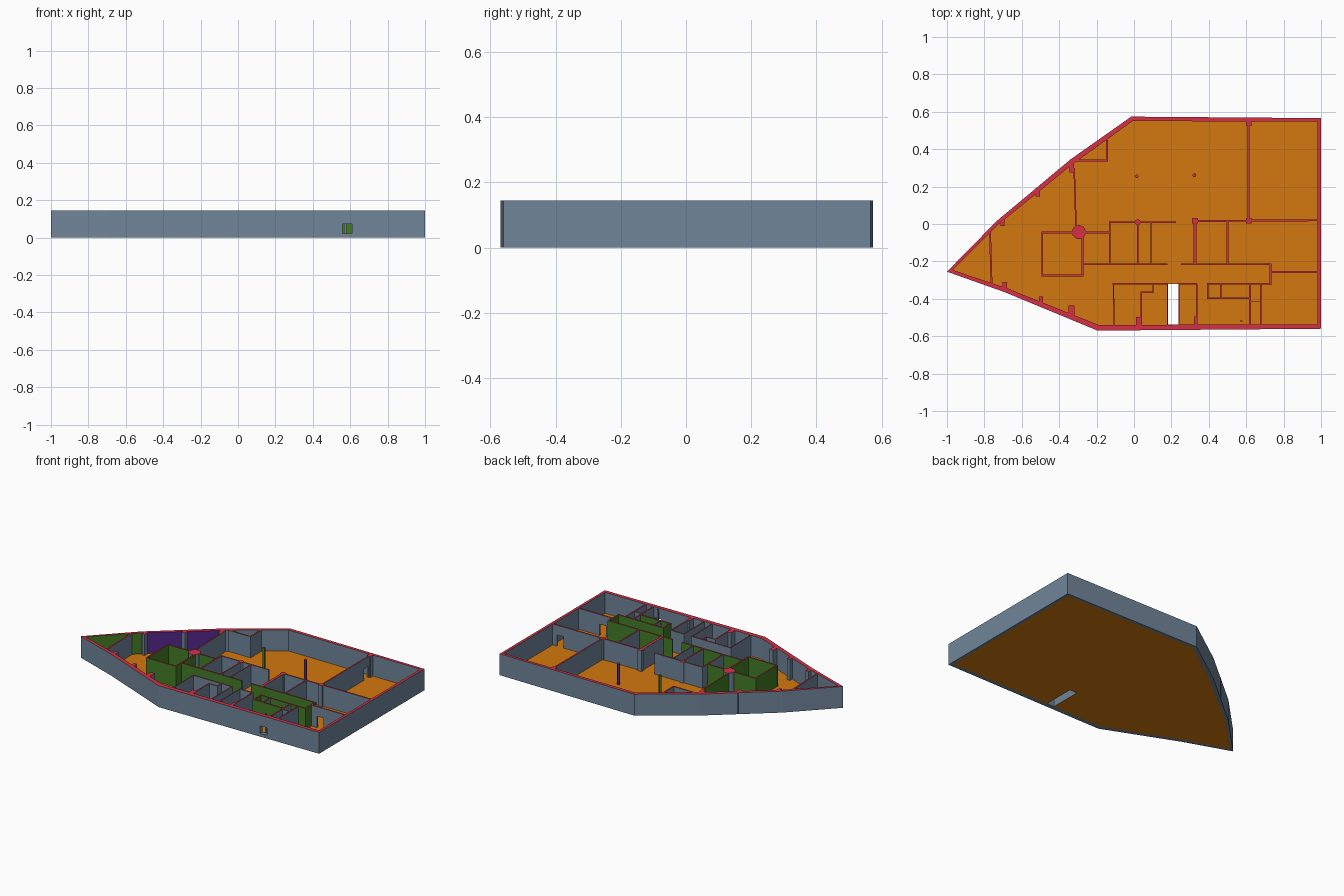
import bpy, bmesh, math
from mathutils import Vector

if "Cube" in bpy.data.objects:
    bpy.data.objects.remove(bpy.data.objects["Cube"])

H, FLOOR = 0.145, 0.003


def material(name, rgb):
    m = bpy.data.materials.new(name)
    lin = [(c / 255 / 12.92) if c < 10 else ((c / 255 + 0.055) / 1.055) ** 2.4 for c in rgb]
    m.diffuse_color = (*lin, 1)
    m.use_nodes = True
    m.node_tree.nodes["Principled BSDF"].inputs["Base Color"].default_value = m.diffuse_color
    return m


GREY, RED, ORANGE, GREEN, PURPLE = range(5)
MATS = [material("slate_wall", (112, 133, 154)), material("red_wall_top", (214, 48, 70)),
        material("orange_floor", (212, 121, 14)), material("green_wall", (66, 124, 38)),
        material("purple_wall", (84, 40, 136))]


def finish(name, bm, side, top=RED, rule=None):
    """Colour by direction: upward faces get the top colour, the rest the side colour."""
    bm.normal_update()
    for f in bm.faces:
        f.material_index = top if f.normal.z > 0.5 else (rule(f.normal) if rule else side)
    me = bpy.data.meshes.new(name)
    bm.to_mesh(me)
    bm.free()
    for m in MATS:
        me.materials.append(m)
    ob = bpy.data.objects.new(name, me)
    bpy.context.collection.objects.link(ob)
    return ob


def prism(bm, pts, z0, z1):
    lo = [bm.verts.new((x, y, z0)) for x, y in pts]
    hi = [bm.verts.new((x, y, z1)) for x, y in pts]
    fs = [bm.faces.new(lo), bm.faces.new(hi)]
    n = len(pts)
    for i in range(n):
        j = (i + 1) % n
        fs.append(bm.faces.new((lo[i], lo[j], hi[j], hi[i])))
    bmesh.ops.recalc_face_normals(bm, faces=fs)


def rect(x0, x1, y0, y1):
    return [(x0, y0), (x1, y0), (x1, y1), (x0, y1)]


def wall(name, p, q, t=0.01, side=GREY, door=None, rule=None):
    """Straight partition; door is the distance from p to the middle of a doorway."""
    bm = bmesh.new()
    p, q = Vector(p), Vector(q)
    d = (q - p).normalized()
    n = Vector((-d.y, d.x)) * t / 2

    def part(a, b, z0):
        u, v = p + d * a, p + d * b
        prism(bm, [u - n, v - n, v + n, u + n], z0, H)

    length = (q - p).length
    if door is None:
        part(0, length, FLOOR)
    else:
        part(0, door - 0.025, FLOOR)
        part(door - 0.025, door + 0.025, 0.08)
        part(door + 0.025, length, FLOOR)
    return finish(name, bm, side, rule=rule)


def column(name, x, y, r, side=GREY, n=20):
    bm = bmesh.new()
    prism(bm, [(x + r * math.cos(2 * math.pi * i / n), y + r * math.sin(2 * math.pi * i / n))
               for i in range(n)], FLOOR, H)
    finish(name, bm, side)


def pier(name, x, y, w, d):
    bm = bmesh.new()
    prism(bm, rect(x - w / 2, x + w / 2, y - d / 2, y + d / 2), FLOOR, H)
    finish(name, bm, GREY)


def cut(ob, pts, z0, z1):
    bm = bmesh.new()
    prism(bm, pts, z0, z1)
    c = finish("cutter", bm, GREY, top=GREY)
    c.hide_render = True
    mod = ob.modifiers.new("opening", "BOOLEAN")
    mod.operation, mod.object, mod.solver = "DIFFERENCE", c, "EXACT"
    bpy.context.view_layer.objects.active = ob
    bpy.ops.object.modifier_apply(modifier=mod.name)
    bpy.data.objects.remove(c)


# Outer wall: ring between two outlines, starting at the pointed end
outer = [(-1, -.255), (-.69, -.365), (-.195, -.57), (1, -.56), (1, .566), (-.015, .574),
         (-.34, .345), (-.735, .015)]
inner = [(-.97, -.246), (-.68, -.343), (-.19, -.54), (.982, -.536), (.982, .548), (-.008, .55),
         (-.325, .322), (-.722, 0)]
bm = bmesh.new()
rings = [[bm.verts.new((x, y, z)) for x, y in loop] for loop, z in
         ((outer, 0), (outer, H), (inner, H), (inner, 0))]
inside = {}
for i in range(8):
    j = (i + 1) % 8
    for k in range(4):
        a, b = rings[k], rings[(k + 1) % 4]
        bm.faces.new((a[i], a[j], b[j], b[i]))
bmesh.ops.recalc_face_normals(bm, faces=bm.faces)


def ring_rule(n):
    # inner faces of the slanted left side
    if n.x > 0.3 and n.y < -0.3:
        edge = n.x / -n.y
        return GREEN if edge > 0.93 else PURPLE if edge > 0.76 else GREY
    return GREY


shell = finish("outer_wall", bm, GREY, rule=ring_rule)
cut(shell, rect(.56, .61, -.62, -.5), .022, .073)

# Floor with stair opening
bm = bmesh.new()
prism(bm, inner, 0, FLOOR)
floor = finish("floor", bm, ORANGE, top=ORANGE)
cut(floor, rect(.183, .237, -.537, -.322), -.1, .1)

# Green core: left room, corridor and right-hand closets
for i, (p, q, door) in enumerate([
        ((-.495, -.045), (-.13, -.045), None), ((-.49, -.275), (-.49, -.045), None),
        ((-.495, -.275), (-.27, -.275), None), ((-.275, -.275), (-.275, -.045), None),
        ((-.275, -.215), (.18, -.215), None), ((.25, -.215), (.735, -.215), None),
        ((.73, -.215), (.73, -.325), None), ((.735, -.32), (.39, -.32), None),
        ((.395, -.32), (.395, -.4), None), ((.39, -.397), (.62, -.397), None)]):
    wall(f"core_wall_{i}", p, q, .009, GREEN, door)

# Grey partitions
for i, (p, q, t, door) in enumerate([
        ((-.77, -.035), (-.762, -.315), .01, None),
        ((-.145, .45), (-.145, .335), .01, None), ((-.145, .34), (-.33, .34), .01, None),
        ((-.13, .015), (-.13, -.215), .009, None), ((-.13, .01), (.225, .01), .009, None),
        ((.02, .01), (.02, -.215), .009, None), ((.092, .01), (.092, -.215), .005, None),
        ((.326, .02), (.326, -.215), .018, None), ((.326, .016), (.983, .02), .01, .6),
        ((.5, .02), (.5, -.215), .009, None), ((.613, .02), (.613, .55), .01, .47),
        ((.73, -.257), (.983, -.257), .01, .07),
        ((-.115, -.32), (.183, -.32), .009, None), ((.237, -.32), (.338, -.32), .009, None),
        ((-.11, -.32), (-.106, -.54), .006, None), ((.038, -.365), (.038, -.54), .009, None),
        ((.034, -.365), (.102, -.365), .006, None), ((.102, -.32), (.102, -.368), .006, None),
        ((.18, -.32), (.18, -.54), .006, None), ((.24, -.32), (.24, -.54), .006, None),
        ((.335, -.32), (.335, -.54), .009, None), ((.465, -.32), (.465, -.397), .008, None),
        ((.62, -.32), (.62, -.54), .009, None), ((.678, -.32), (.678, -.54), .009, None),
        ((.62, -.413), (.678, -.413), .005, None)]):
    wall(f"partition_{i}", p, q, t, GREY, door)

# Two-tone wall behind the big column
wall("lounge_wall", (-.31, -.01), (-.32, .3), .008,
     rule=lambda n: GREEN if n.x < -.5 else GREY)

# Columns
column("large_column", -.295, -.043, .037, n=28)
column("wall_column", .02, .01, .015)
column("green_column", .015, .255, .009, GREEN)
column("purple_column", .323, .26, .01, PURPLE)

# Piers along the outside and at wall junctions
for i, p in enumerate([(-.332, .305, .024, .06), (-.514, .17, .024, .045), (-.703, .01, .02, .042),
                       (-.69, -.335, .024, .05), (-.497, -.41, .022, .045), (-.334, -.463, .03, .055),
                       (.023, -.52, .027, .045), (.327, -.52, .014, .05), (.326, .017, .03, .028),
                       (.613, .017, .03, .028), (.613, .538, .028, .03), (.573, -.518, .012, .006)]):
    pier(f"pier_{i}", *p)
